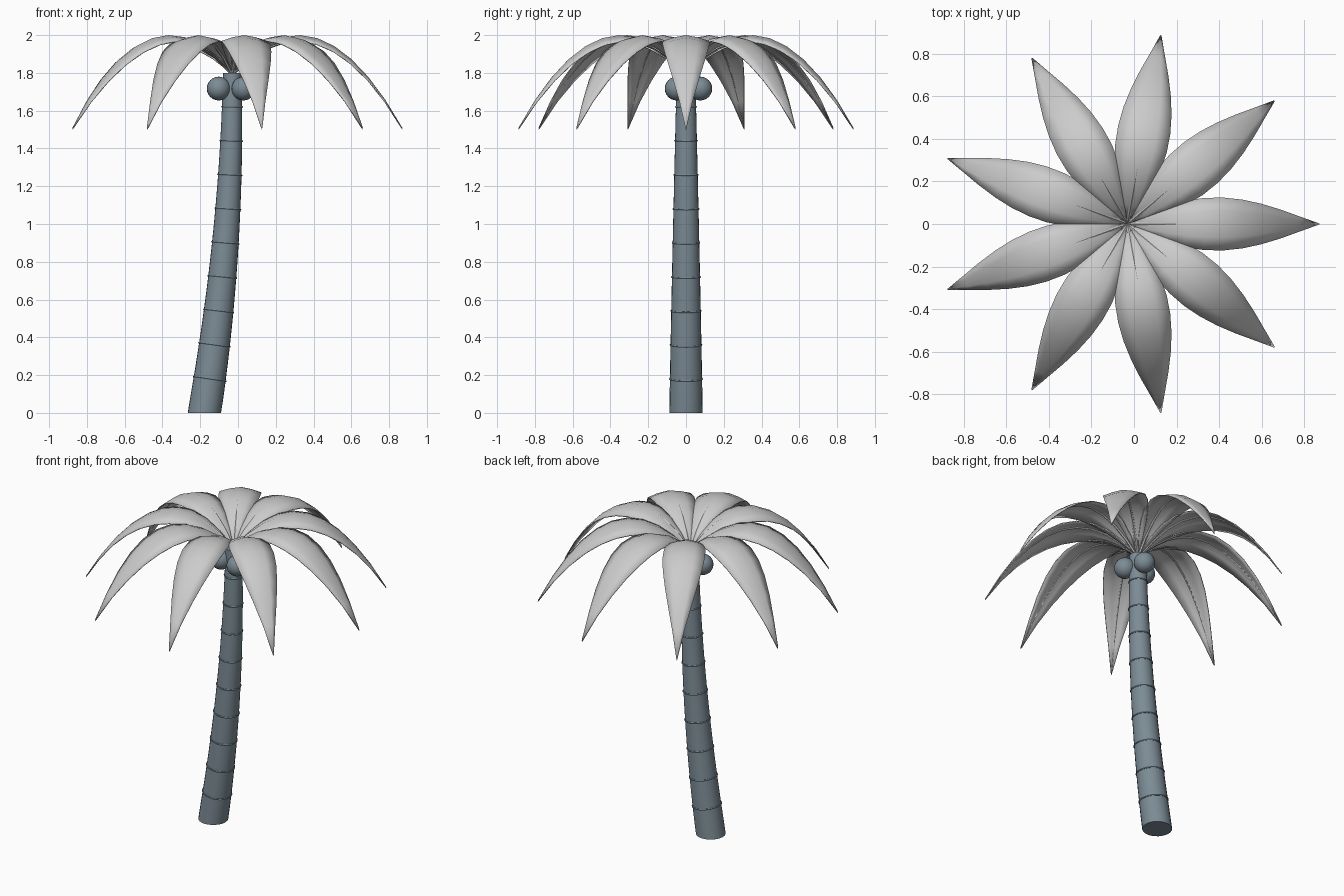
import bpy, bmesh, math
from mathutils import Vector

if "Cube" in bpy.data.objects:
    bpy.data.objects.remove(bpy.data.objects["Cube"])

TOP = 1.8
CROWN_X = -0.03


def material(name, color):
    m = bpy.data.materials.new(name)
    m.diffuse_color = color
    m.use_nodes = True
    m.node_tree.nodes["Principled BSDF"].inputs["Base Color"].default_value = m.diffuse_color
    return m


BARK = material("bark", (0.20, 0.26, 0.30, 1))
LEAF = material("leaf", (0.62, 0.65, 0.63, 1))


def finish(obj, mat, angle=50):
    obj.data.materials.append(mat)
    bpy.ops.object.select_all(action='DESELECT')
    bpy.context.view_layer.objects.active = obj
    obj.select_set(True)
    bpy.ops.object.shade_smooth_by_angle(angle=math.radians(angle))
    return obj


def mesh_object(name, bm):
    bmesh.ops.recalc_face_normals(bm, faces=bm.faces)
    me = bpy.data.meshes.new(name)
    bm.to_mesh(me)
    bm.free()
    obj = bpy.data.objects.new(name, me)
    bpy.context.collection.objects.link(obj)
    return obj


def tube(name, path, radii, sides, mat):
    """Closed tube swept along a path in the XZ plane."""
    bm = bmesh.new()
    rings = []
    for i, (p, r) in enumerate(zip(path, radii)):
        t = (path[min(i + 1, len(path) - 1)] - path[max(i - 1, 0)]).normalized()
        if mat is BARK and i in (0, len(path) - 1):
            t = Vector((0, 0, 1))          # flat level ends on the trunk
        side = Vector((0, 1, 0))
        nrm = side.cross(t)
        rings.append([bm.verts.new(p + r * (math.cos(a) * nrm + math.sin(a) * side))
                      for a in (2 * math.pi * k / sides for k in range(sides))])
    for a, b in zip(rings, rings[1:]):
        for k in range(sides):
            bm.faces.new((a[k], a[(k + 1) % sides], b[(k + 1) % sides], b[k]))
    bm.faces.new(rings[0])
    bm.faces.new(rings[-1])
    return finish(mesh_object(name, bm), mat)


# Leaning, tapering trunk
def trunk_center(z):
    return Vector((CROWN_X - 0.148 * (1 - z / TOP) ** 2, 0, z))


def trunk_radius(z):
    return 0.088 - 0.039 * (z / TOP) ** 1.15


heights = [TOP * i / 20 for i in range(21)]
tube("trunk", [trunk_center(z) for z in heights], [trunk_radius(z) for z in heights], 24, BARK)

# Growth rings around the trunk
for i in range(1, 10):
    z = 0.18 * i
    lean = math.atan(0.296 / TOP * (1 - z / TOP))
    bpy.ops.mesh.primitive_torus_add(
        major_radius=trunk_radius(z), minor_radius=0.005, major_segments=24,
        minor_segments=6, location=trunk_center(z), rotation=(0, lean, 0))
    ring = bpy.context.object
    ring.name = f"trunk_ring_{i}"
    finish(ring, BARK)

# Three coconuts under the crown
for i in range(3):
    a = math.radians(80 + 120 * i)
    bpy.ops.mesh.primitive_uv_sphere_add(
        segments=20, ring_count=12, radius=0.063,
        location=(CROWN_X + 0.077 * math.cos(a), 0.077 * math.sin(a), 1.717))
    nut = bpy.context.object
    nut.name = f"coconut_{i + 1}"
    finish(nut, BARK)


# One arching frond along +x: drooping leaf blade plus a rib underneath
STEPS = 10


def arch(t):
    r = 0.9 * t
    return Vector((r, 0, 1.14 * r - 1.625 * r * r))


def blade():
    bm = bmesh.new()
    rows = []
    for i in range(STEPS + 1):
        t = i / STEPS
        w = 0.125 * math.sin(math.pi * t ** 0.9) if 0 < i < STEPS else 0.003
        rows.append([bm.verts.new(arch(t) + Vector((0, u * w, -0.25 * w * abs(u) ** 1.5)))
                     for u in (-1, -0.5, 0, 0.5, 1)])
    for a, b in zip(rows, rows[1:]):
        for k in range(4):
            bm.faces.new((a[k], b[k], b[k + 1], a[k + 1]))
    obj = mesh_object("frond_blade_1", bm)
    if obj.data.polygons[0].normal.z < 0:
        obj.data.flip_normals()
    mod = obj.modifiers.new("thickness", 'SOLIDIFY')
    mod.thickness = 0.006
    return finish(obj, LEAF)


leaf = blade()
spine = [arch(i / STEPS) - Vector((0, 0, 0.008)) for i in range(STEPS + 1)]
rib = tube("frond_rib_1", spine, [0.010 - 0.008 * i / STEPS for i in range(STEPS + 1)], 6, LEAF)

# Nine fronds around the crown
for i in range(9):
    for part in (leaf, rib):
        obj = part
        if i:
            obj = part.copy()
            obj.name = part.name[:-1] + str(i + 1)
            bpy.context.collection.objects.link(obj)
        obj.location = (CROWN_X, 0, TOP)
        obj.rotation_euler = (0, 0, 2 * math.pi * i / 9)
